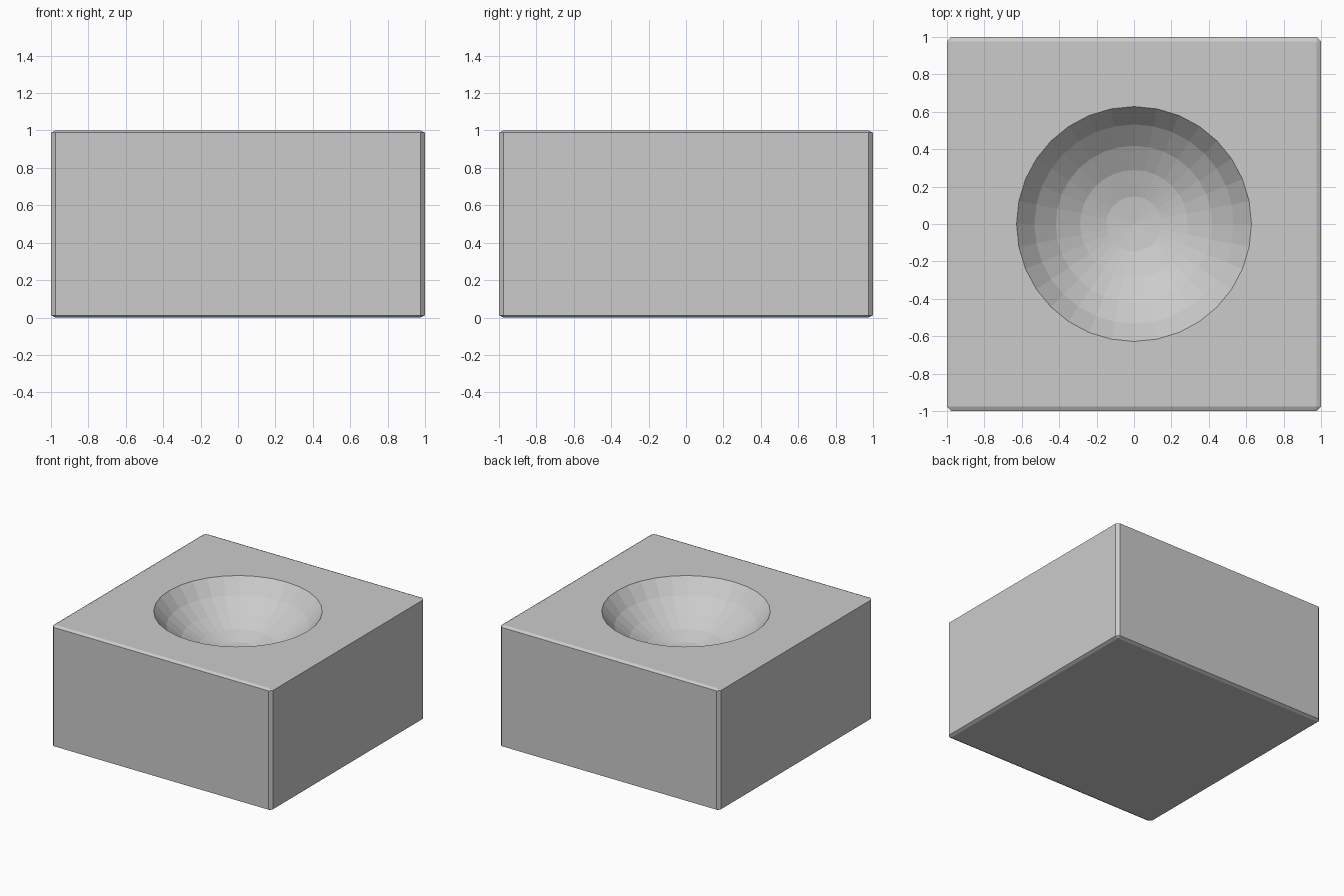
import bpy

if "Cube" in bpy.data.objects:
    bpy.data.objects.remove(bpy.data.objects["Cube"])

# Block: unit-scaled cube, bevelled before being squashed to half height
bpy.ops.mesh.primitive_cube_add(size=2, location=(0, 0, 0.5))
block = bpy.context.object
block.name = "block_with_bowl"
block.scale = (1, 1, 0.5)
bevel = block.modifiers.new("edge_chamfer", 'BEVEL')
bevel.width = 0.024
bevel.segments = 1

# Sphere that carves the faceted bowl into the top
bpy.ops.mesh.primitive_uv_sphere_add(segments=32, ring_count=16, radius=0.753,
                                     location=(0, 0, 1.415))
cutter = bpy.context.object
cutter.name = "bowl_cutter"
cutter.hide_render = True
cutter.display_type = 'WIRE'

carve = block.modifiers.new("bowl", 'BOOLEAN')
carve.operation = 'DIFFERENCE'
carve.solver = 'EXACT'
carve.object = cutter

# Apply the modifiers and drop the cutter
bpy.context.view_layer.objects.active = block
for name in ("edge_chamfer", "bowl"):
    bpy.ops.object.modifier_apply(modifier=name)
bpy.data.objects.remove(cutter)
